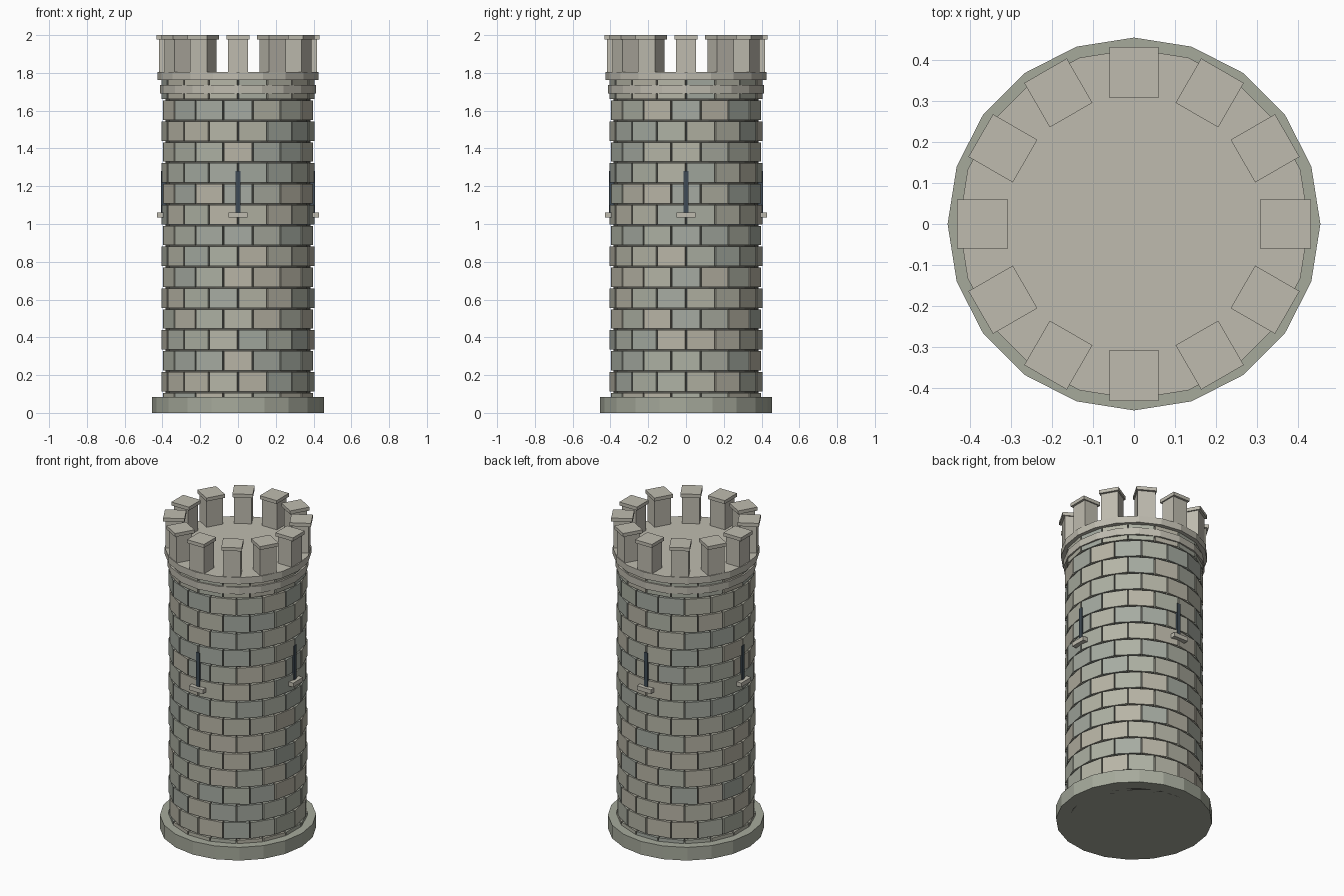
import bpy, bmesh, random
from math import pi, sin, cos, tau
from mathutils import Matrix

if "Cube" in bpy.data.objects:
    bpy.data.objects.remove(bpy.data.objects["Cube"])

random.seed(4)

def mat(name, r, g, b):
    m = bpy.data.materials.new(name)
    m.diffuse_color = (r, g, b, 1)
    m.use_nodes = True
    m.node_tree.nodes["Principled BSDF"].inputs["Base Color"].default_value = m.diffuse_color
    return m

MORTAR = mat("mortar", 0.10, 0.10, 0.085)
BASE = mat("base_stone", 0.38, 0.40, 0.33)
TRIM = mat("trim_stone", 0.52, 0.50, 0.43)
DARK = mat("slit_dark", 0.05, 0.07, 0.09)
STONES = [mat("stone_a", 0.46, 0.46, 0.38), mat("stone_b", 0.42, 0.44, 0.37),
          mat("stone_c", 0.48, 0.46, 0.38), mat("stone_d", 0.38, 0.41, 0.36)]

def finish(name, bm, mats):
    bmesh.ops.recalc_face_normals(bm, faces=bm.faces)
    me = bpy.data.meshes.new(name)
    bm.to_mesh(me)
    bm.free()
    for m in mats:
        me.materials.append(m)
    ob = bpy.data.objects.new(name, me)
    bpy.context.collection.objects.link(ob)
    return ob

def drum(name, r, z0, z1, m, sides=20):
    bm = bmesh.new()
    bmesh.ops.create_cone(bm, cap_ends=True, segments=sides, radius1=r, radius2=r,
                          depth=z1 - z0, matrix=Matrix.Translation((0, 0, (z0 + z1) / 2)))
    return finish(name, bm, [m])

def radial_boxes(name, count, r0, r1, width, z0, z1, m):
    # boxes repeated around the tower axis
    bm = bmesh.new()
    for i in range(count):
        M = (Matrix.Rotation(tau * i / count, 4, 'Z')
             @ Matrix.Translation(((r0 + r1) / 2, 0, (z0 + z1) / 2))
             @ Matrix.Diagonal((r1 - r0, width, z1 - z0, 1)))
        bmesh.ops.create_cube(bm, size=1, matrix=M)
    return finish(name, bm, [m])

# Foot, mortar core, collar and deck
drum("base", 0.455, 0, 0.085, BASE)
drum("mortar_core", 0.383, 0, 1.77, MORTAR)
drum("collar", 0.412, 1.69, 1.735, TRIM)
drum("deck", 0.427, 1.762, 1.805, TRIM)

# Staggered stone courses: 16 flat blocks per course
COURSES, BLOCKS, H = 16, 16, 0.1105
R_IN, R_OUT, GAP = 0.36, 0.404, 0.008
bm = bmesh.new()
for row in range(COURSES):
    z0, z1 = row * H + GAP / 2, (row + 1) * H - GAP / 2
    if row == 0:
        z0 = 0.02
    shift = 0 if row % 2 else 0.5
    for i in range(BLOCKS):
        g = GAP / 2 / R_OUT
        a0 = tau * (i + shift) / BLOCKS + g
        a1 = tau * (i + 1 + shift) / BLOCKS - g
        rings = [[bm.verts.new((r * cos(a), r * sin(a), z))
                  for r, a in ((R_IN, a0), (R_OUT, a0), (R_OUT, a1), (R_IN, a1))]
                 for z in (z0, z1)]
        lo, hi = rings
        faces = [bm.faces.new(lo[::-1]), bm.faces.new(hi)]
        for k in range(4):
            n = (k + 1) % 4
            faces.append(bm.faces.new((lo[k], lo[n], hi[n], hi[k])))
        tone = random.randrange(len(STONES))
        for f in faces:
            f.material_index = tone
finish("stone_courses", bm, STONES)

# Battlements with caps
radial_boxes("merlons", 12, 0.32, 0.418, 0.104, 1.805, 1.98, TRIM)
radial_boxes("merlon_caps", 12, 0.307, 0.432, 0.12, 1.978, 2.0, TRIM)

# Arrow slits and sills on four sides
radial_boxes("arrow_slits", 4, 0.37, 0.407, 0.024, 1.05, 1.28, DARK)
radial_boxes("slit_sills", 4, 0.38, 0.428, 0.10, 1.035, 1.062, TRIM)
